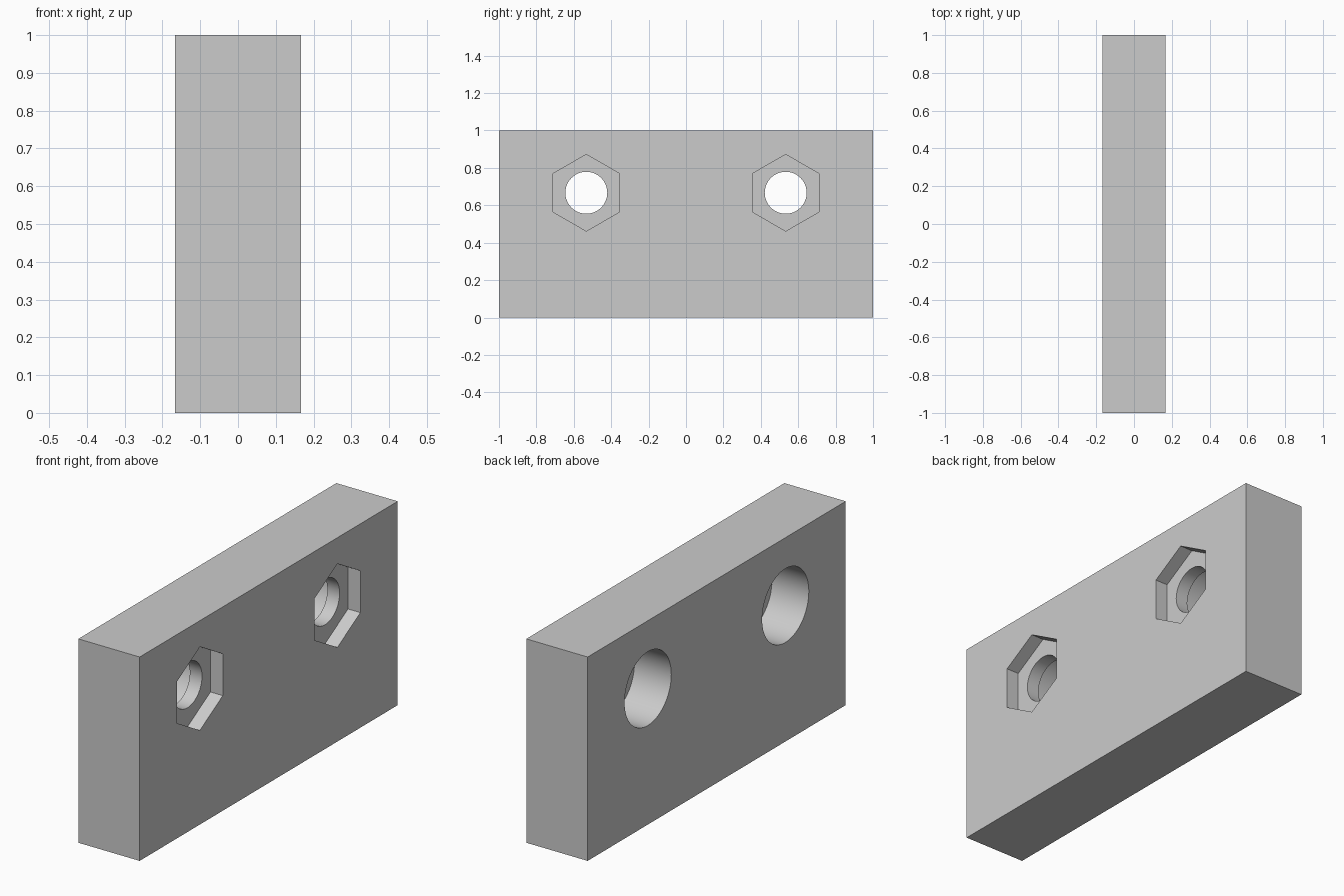
import bpy
import math

cube = bpy.data.objects.get("Cube")
if cube:
    bpy.data.objects.remove(cube, do_unlink=True)

THICK, LENGTH, HEIGHT = 0.333, 2.0, 1.0
HOLE_Y, HOLE_Z = 0.533, 0.667
FACE = THICK / 2

grey = bpy.data.materials.new("plain grey")
grey.use_nodes = True
colour = (0.6, 0.6, 0.6, 1)
grey.diffuse_color = colour
grey.node_tree.nodes["Principled BSDF"].inputs["Base Color"].default_value = colour

# Rectangular plate
bpy.ops.mesh.primitive_cube_add(size=1, location=(0, 0, HEIGHT / 2))
plate = bpy.context.object
plate.name = "mounting_plate"
plate.scale = (THICK, LENGTH, HEIGHT)
bpy.ops.object.transform_apply(location=True, rotation=False, scale=True)
plate.data.materials.append(grey)


def cut(name, sides, radius, x0, x1, y):
    """Cut a prism along x from x0 to x1 out of the plate."""
    bpy.ops.mesh.primitive_cylinder_add(
        vertices=sides, radius=radius, depth=x1 - x0,
        location=((x0 + x1) / 2, y, HOLE_Z), rotation=(0, math.pi / 2, 0))
    cutter = bpy.context.object
    cutter.name = name
    # A vertex of the prism points straight up
    cutter.rotation_euler = (math.pi / 2, 0, math.pi / 2)
    cutter.data.materials.append(grey)
    bpy.context.view_layer.objects.active = plate
    mod = plate.modifiers.new(name, "BOOLEAN")
    mod.operation = "DIFFERENCE"
    mod.solver = "EXACT"
    mod.object = cutter
    bpy.ops.object.modifier_apply(modifier=mod.name)
    bpy.data.objects.remove(cutter, do_unlink=True)


# Nut pocket, bolt hole and counterbore at each end
for y in (-HOLE_Y, HOLE_Y):
    cut("bolt_hole", 64, 0.112, -FACE - 0.1, FACE + 0.1, y)
    cut("nut_pocket", 6, 0.205, FACE - 0.067, FACE + 0.1, y)
    cut("counterbore", 64, 0.181, -FACE - 0.1, FACE - 0.133, y)

# Smooth the bores, keep the edges sharp
bpy.ops.object.select_all(action="DESELECT")
plate.select_set(True)
bpy.context.view_layer.objects.active = plate
bpy.ops.object.shade_smooth_by_angle(angle=math.radians(30))
